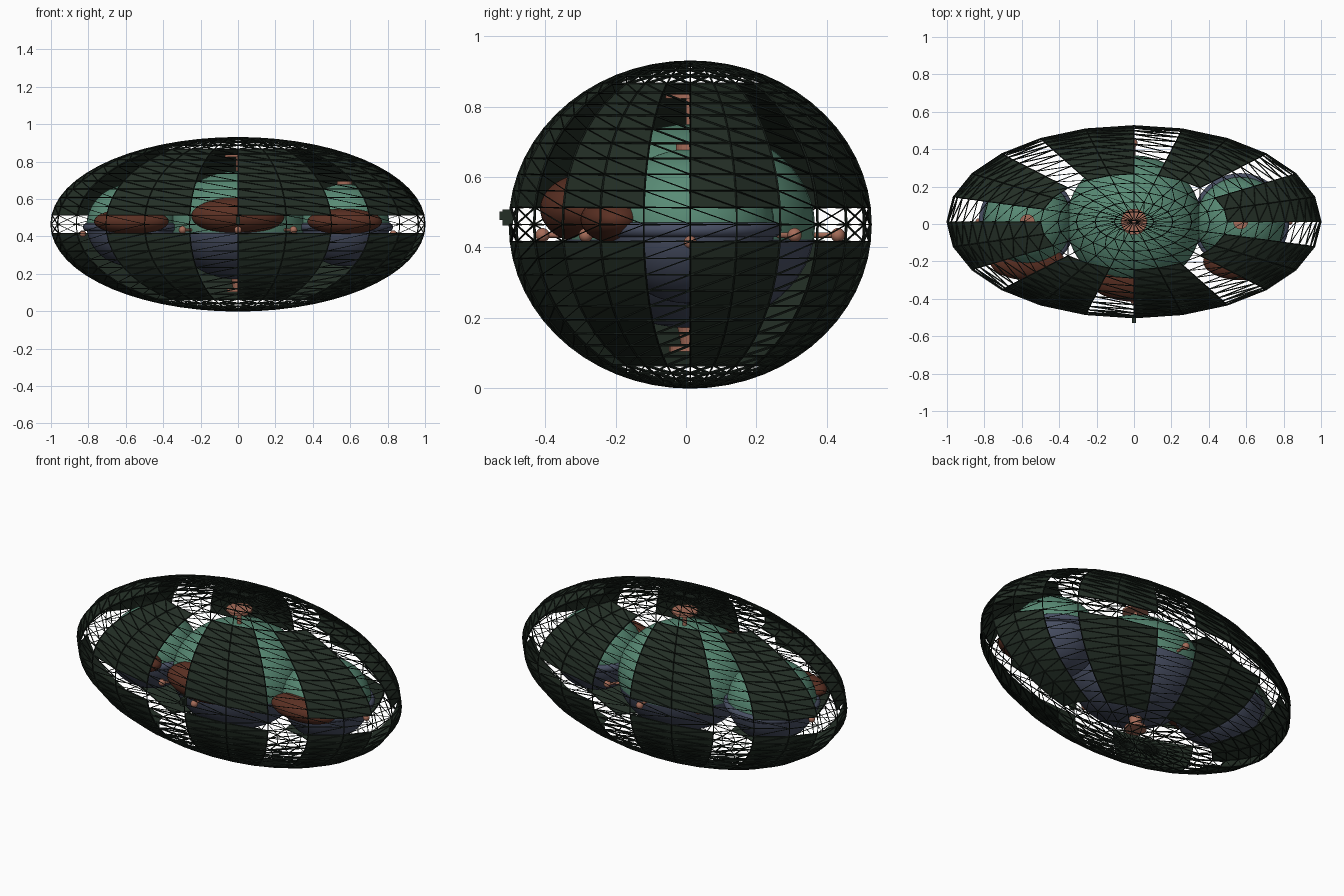
import bpy, bmesh, math
from mathutils import Vector

if "Cube" in bpy.data.objects:
    bpy.data.objects.remove(bpy.data.objects["Cube"])

CENTER = Vector((0, 0.012, 0.465))
SHELL = Vector((1.0, 0.513, 0.463))


def material(name, rgb):
    m = bpy.data.materials.new(name)
    m.diffuse_color = (*rgb, 1)
    m.use_nodes = True
    m.node_tree.nodes["Principled BSDF"].inputs["Base Color"].default_value = m.diffuse_color
    return m


PANEL = material("dark green", (0.017, 0.028, 0.019))
WIRE = material("black green", (0.007, 0.011, 0.008))
TEAL = material("teal", (0.10, 0.26, 0.18))
SLATE = material("slate blue", (0.065, 0.078, 0.125))
BROWN = material("red brown", (0.105, 0.030, 0.017))
PINK = material("dusty pink", (0.38, 0.15, 0.10))


def finish(name, bm, mats, smooth=False):
    me = bpy.data.meshes.new(name)
    bm.to_mesh(me)
    bm.free()
    ob = bpy.data.objects.new(name, me)
    bpy.context.collection.objects.link(ob)
    for m in mats:
        me.materials.append(m)
    for p in me.polygons:
        p.use_smooth = smooth
    return ob


def shell_point(lat, lon, k=1.0):
    a, b = math.radians(lat), math.radians(lon)
    d = Vector((math.cos(a) * math.cos(b), math.cos(a) * math.sin(b), math.sin(a)))
    return CENTER + d * SHELL * k


def ellipsoid(name, loc, radii, mats, seam=None):
    bm = bmesh.new()
    bmesh.ops.create_uvsphere(bm, u_segments=40, v_segments=24, radius=1)
    for v in bm.verts:
        v.co = v.co * Vector(radii) + Vector(loc)
    if seam is not None:
        for f in bm.faces:
            f.material_index = int(f.calc_center_median().z < seam)
    return finish(name, bm, mats, True)


def cylinder(name, a, b, r, mat, r2=None):
    a, b = Vector(a), Vector(b)
    bm = bmesh.new()
    bmesh.ops.create_cone(bm, cap_ends=True, segments=20, radius1=r,
                          radius2=r if r2 is None else r2, depth=(b - a).length)
    q = Vector((0, 0, 1)).rotation_difference(b - a)
    for v in bm.verts:
        v.co = q @ v.co + (a + b) / 2
    return finish(name, bm, [mat])


# Open triangulated cage, diagonals mirrored at the equator
bm = bmesh.new()
lats = [-89.4] + list(range(-84, 85, 6)) + [89.4]
rings = [[bm.verts.new(shell_point(la, lo, 0.999)) for lo in range(0, 360, 15)] for la in lats]
for i in range(len(rings) - 1):
    for j in range(24):
        a, b = rings[i][j], rings[i][(j + 1) % 24]
        d, c = rings[i + 1][j], rings[i + 1][(j + 1) % 24]
        tris = ((a, b, c), (a, c, d)) if lats[i] < 0 else ((a, b, d), (b, c, d))
        for t in tris:
            bm.faces.new(t)
cage = finish("cage_wires", bm, [WIRE])
wf = cage.modifiers.new("wire", "WIREFRAME")
wf.thickness = 0.008
wf.use_even_offset = False

# Eight curved armour panels above and below the equator
for side, sign in (("upper", 1), ("lower", -1)):
    bm = bmesh.new()
    for start in range(0, 360, 45):
        grid = [[bm.verts.new(shell_point(sign * la, start + lo, 0.998)) for lo in (0, 15, 30)]
                for la in range(6, 61, 6)]
        for i in range(len(grid) - 1):
            for j in range(2):
                q = [grid[i][j], grid[i][j + 1], grid[i + 1][j + 1], grid[i + 1][j]]
                bm.faces.new(q if sign > 0 else q[::-1])
    ob = finish(side + "_panels", bm, [PANEL])
    so = ob.modifiers.new("thickness", "SOLIDIFY")
    so.thickness = 0.004

# Central hull with front canopy
y0 = CENTER.y
ellipsoid("central_hull", (0, y0, 0.46), (0.36, 0.355, 0.29), [TEAL, SLATE], 0.43)
ellipsoid("central_canopy", (0, -0.28, 0.51), (0.25, 0.135, 0.10), [BROWN])

# Mast with disc on top, nozzle and disc below
cylinder("top_mast", (0, y0, 0.73), (0, y0, 0.83), 0.012, PINK)
cylinder("top_disc", (0, y0, 0.824), (0, y0, 0.838), 0.07, PINK)
cylinder("bottom_nozzle", (0, y0, 0.115), (0, y0, 0.19), 0.025, PINK, 0.04)
cylinder("bottom_disc", (0, y0, 0.104), (0, y0, 0.118), 0.06, PINK)

# Lamps on short rods around the central hull
for k in range(8):
    a = math.radians(45 * k)
    d = Vector((math.cos(a), math.sin(a), 0))
    base = Vector((0, y0, 0.435))
    cylinder("lamp_rod", base + d * 0.33, base + d * 0.42, 0.008, PINK)
    ellipsoid("lamp", base + d * 0.42, (0.02, 0.02, 0.02), [PINK])

# Side pods, each with canopy, rim and cap
for name, s in (("left", -1), ("right", 1)):
    x = 0.57 * s
    ellipsoid(name + "_pod", (x, y0, 0.46), (0.24, 0.24, 0.22), [TEAL, SLATE], 0.43)
    ellipsoid(name + "_canopy", (x, -0.2, 0.48), (0.2, 0.1, 0.068), [BROWN])
    cylinder(name + "_pod_cap", (x, y0, 0.67), (x, y0, 0.695), 0.04, PINK)
    bpy.ops.mesh.primitive_torus_add(location=(x, y0, 0.45), major_radius=0.238, minor_radius=0.022,
                                     major_segments=40, minor_segments=10)
    rim = bpy.context.object
    rim.name = name + "_pod_rim"
    rim.data.materials.append(SLATE)
    bpy.ops.object.shade_smooth()
    ellipsoid(name + "_pod_lamp", (x + 0.26 * s, y0, 0.415), (0.018, 0.018, 0.018), [PINK])

# Small latch on the nose of the cage
for name, size, loc in (("nose_latch", (0.024, 0.03, 0.045), (0, -0.507, 0.485)),
                        ("nose_latch_tip", (0.02, 0.02, 0.024), (0, -0.52, 0.49))):
    bm = bmesh.new()
    bmesh.ops.create_cube(bm, size=1)
    for v in bm.verts:
        v.co = v.co * Vector(size) + Vector(loc)
    finish(name, bm, [PANEL])
